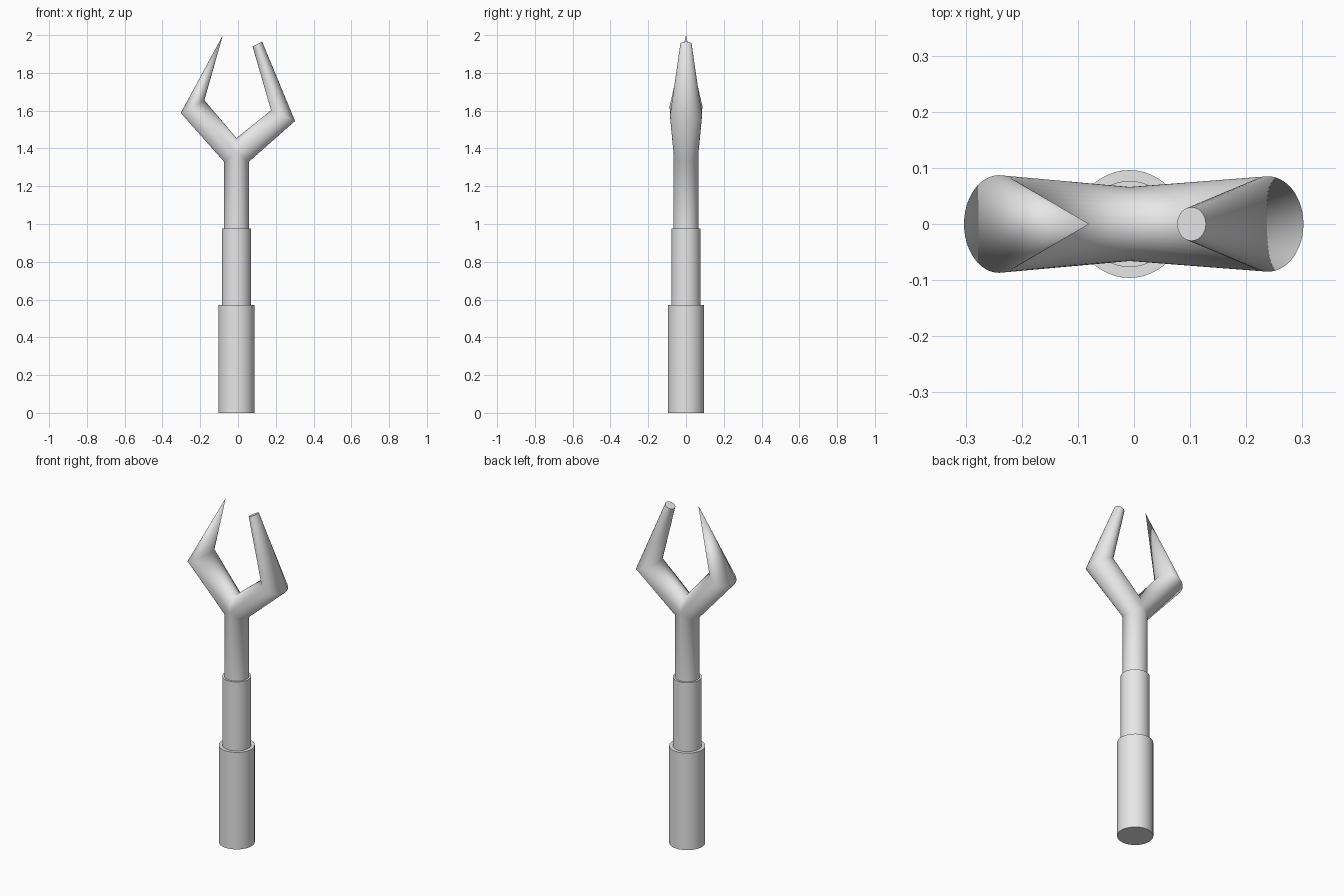
import bpy
import bmesh
import math

cube = bpy.data.objects.get("Cube")
if cube:
    bpy.data.objects.remove(cube)

SIDES = 48
AXIS = -0.008      # x of the staff centreline
SHAFT_R = 0.066

# Single light grey material
grey = bpy.data.materials.new("light grey")
grey.use_nodes = True
colour = (0.8, 0.8, 0.8, 1.0)
grey.diffuse_color = colour
grey.node_tree.nodes["Principled BSDF"].inputs["Base Color"].default_value = colour


def angles():
    return [2 * math.pi * i / SIDES for i in range(SIDES)]


def circle(z, r):
    return [(AXIS - r * math.cos(a), r * math.sin(a), z) for a in angles()]


def oval(outer, inner, half):
    """Elliptical ring through an outer and an inner (x, z) point."""
    ring = []
    for a in angles():
        f = (1 - math.cos(a)) / 2
        ring.append((outer[0] + (inner[0] - outer[0]) * f, half * math.sin(a),
                     outer[1] + (inner[1] - outer[1]) * f))
    return ring


def collar():
    """Top of the shaft: low at the two sides, high at front and back."""
    return [(x, y, 1.33 + 0.045 * (1 - abs(math.cos(a))))
            for a, (x, y, z) in zip(angles(), circle(0, SHAFT_R))]


def branch(side):
    """Root of a prong: half on the shaft collar, half on the crotch arch."""
    ring = []
    for a in angles():
        c = math.cos(a)
        y = SHAFT_R * math.sin(a)
        if c > 0:
            ring.append((AXIS + side * SHAFT_R * c, y, 1.33 + 0.045 * (1 - c)))
        else:
            ring.append((AXIS, y, 1.375 - 0.08 * c))
    return ring


def loft(bm, rings, cap_start=False, cap_end=False):
    loops = [[bm.verts.new(p) for p in ring] for ring in rings]
    for lo, hi in zip(loops, loops[1:]):
        for i in range(SIDES):
            j = (i + 1) % SIDES
            bm.faces.new((lo[i], lo[j], hi[j], hi[i]))
    if cap_start:
        bm.faces.new(loops[0])
    if cap_end:
        bm.faces.new(loops[-1])


def finish(bm, name):
    bmesh.ops.remove_doubles(bm, verts=bm.verts, dist=0.0002)
    bmesh.ops.recalc_face_normals(bm, faces=bm.faces)
    # Smooth walls, flat end caps with crisp rims
    for f in bm.faces:
        f.smooth = len(f.verts) <= 4
        if not f.smooth:
            for e in f.edges:
                e.smooth = False
    mesh = bpy.data.meshes.new(name)
    bm.to_mesh(mesh)
    bm.free()
    mesh.materials.append(grey)
    bpy.context.collection.objects.link(bpy.data.objects.new(name, mesh))


# Stepped handle
for name, z0, z1, r in (("handle_grip", 0.0, 0.57, 0.096),
                        ("handle_sleeve", 0.57, 0.975, 0.077)):
    bm = bmesh.new()
    loft(bm, [circle(z0, r), circle(z1, r)], True, True)
    finish(bm, name)

# Shaft splitting into two bent prongs
bm = bmesh.new()
loft(bm, [circle(0.975, SHAFT_R), collar()], cap_start=True)
# Right prong, ending in a point
loft(bm, [branch(-1),
          oval((-0.303, 1.588), (-0.178, 1.655), 0.087),
          oval((-0.08, 2.0), (-0.08, 2.0), 0.0)])
# Left prong, ending in a blunt tip
loft(bm, [branch(1),
          oval((0.302, 1.545), (0.175, 1.602), 0.085),
          oval((0.128, 1.965), (0.077, 1.94), 0.03)], cap_end=True)
finish(bm, "forked_shaft")
